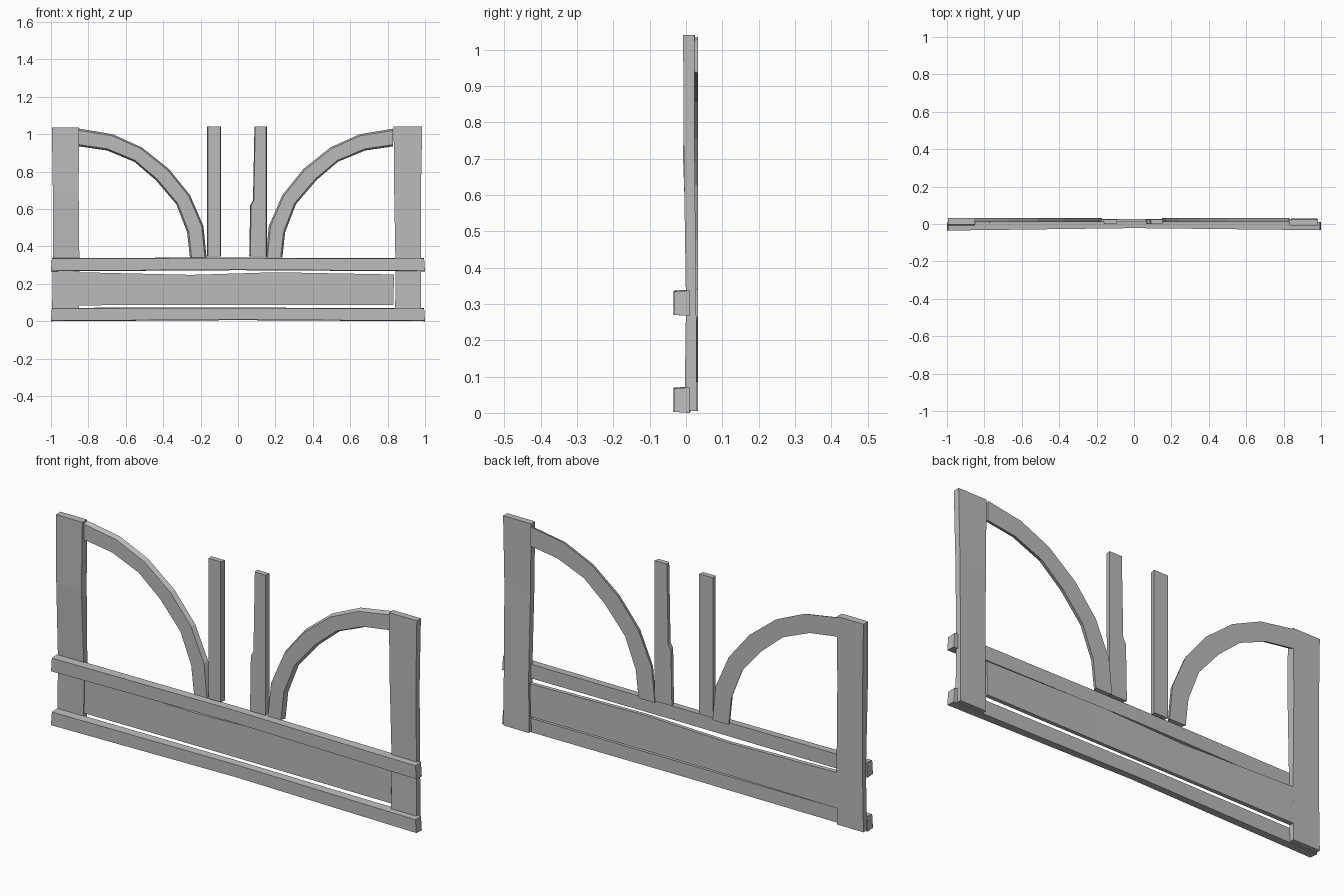
import bpy
import bmesh

cube = bpy.data.objects.get("Cube")
if cube:
    bpy.data.objects.remove(cube, do_unlink=True)

# One weathered grey for all the timber
grey = bpy.data.materials.new("timber_grey")
grey.use_nodes = True
GREY = (0.5, 0.5, 0.5, 1)
grey.diffuse_color = GREY
grey.node_tree.nodes["Principled BSDF"].inputs["Base Color"].default_value = GREY


def beam(name, edge_a, edge_b, front, back, bevel=0.0):
    """Timber between two (x, z) edges; front and back are depths or lists of
    depths per point, and bevel narrows the front face."""
    n = len(edge_a)
    fronts = front if isinstance(front, list) else [front] * n
    backs = back if isinstance(back, list) else [back] * n
    bm = bmesh.new()
    rings = []
    for (ax, az), (bx, bz), f, r in zip(edge_a, edge_b, fronts, backs):
        dx, dz = (bx - ax) * bevel, (bz - az) * bevel
        corners = [(ax + dx, f, az + dz), (bx - dx, f, bz - dz),
                   (bx, r, bz), (ax, r, az)]
        rings.append([bm.verts.new(c) for c in corners])
    for lower, upper in zip(rings, rings[1:]):
        for i in range(4):
            j = (i + 1) % 4
            bm.faces.new((lower[i], lower[j], upper[j], upper[i]))
    bm.faces.new(rings[0])
    bm.faces.new(rings[-1])
    bmesh.ops.recalc_face_normals(bm, faces=bm.faces)
    mesh = bpy.data.meshes.new(name)
    bm.to_mesh(mesh)
    bm.free()
    mesh.materials.append(grey)
    obj = bpy.data.objects.new(name, mesh)
    bpy.context.collection.objects.link(obj)
    return obj


# Horizontal rails, slightly bowed at the front
for name, z in (("lower_rail", 0.0), ("upper_rail", 0.267)):
    beam(name,
         [(-1, z), (0, z + 0.006), (1, z)],
         [(-0.995, z + 0.072), (0, z + 0.073), (0.995, z + 0.07)],
         [-0.035, -0.022, -0.033], [0.008, 0.014, 0.01], 0.04)

# Outer posts, a little warped
beam("right_post",
     [(-0.995, 0.005), (-0.99, 0.3), (-0.99, 0.7), (-0.995, 1.035)],
     [(-0.85, 0.005), (-0.848, 0.3), (-0.852, 0.7), (-0.85, 1.035)],
     [0.006, 0.006, -0.008, -0.004], 0.033)
beam("left_post",
     [(0.84, 0.005), (0.842, 0.3), (0.835, 0.7), (0.832, 1.04)],
     [(0.98, 0.005), (0.978, 0.3), (0.978, 0.7), (0.985, 1.04)],
     [-0.004, 0.0, -0.006, -0.008], [0.03, 0.028, 0.024, 0.024])

# Board between the rails, sagging along its top
beam("panel",
     [(-0.85, 0.085), (-0.25, 0.088), (0.2, 0.088), (0.83, 0.088)],
     [(-0.85, 0.262), (-0.25, 0.248), (0.2, 0.262), (0.835, 0.25)],
     0.01, [0.033, 0.028, 0.028, 0.03])

# Short upright posts in the middle
beam("right_middle_post",
     [(-0.165, 0.345), (-0.165, 1.04)],
     [(-0.09, 0.345), (-0.09, 1.04)], 0.0, 0.025, 0.06)
beam("left_middle_post",
     [(0.06, 0.345), (0.065, 0.62), (0.08, 0.645), (0.088, 1.04)],
     [(0.155, 0.345), (0.155, 0.62), (0.155, 0.645), (0.155, 1.04)],
     0.0, 0.025, 0.06)

# Curved braces, mirrored about the middle of the frame
outer = [(-0.85, 1.03), (-0.67, 1.0), (-0.515, 0.93), (-0.37, 0.815),
         (-0.257, 0.675), (-0.185, 0.51), (-0.168, 0.34)]
inner = [(-0.85, 0.935), (-0.70, 0.913), (-0.555, 0.853), (-0.44, 0.755),
         (-0.33, 0.626), (-0.272, 0.476), (-0.257, 0.34)]
MIDDLE = -0.01


def mirrored(points):
    return [(2 * MIDDLE - x, z) for x, z in points]


beam("right_curved_brace", outer, inner, 0.01, 0.033, 0.1)
beam("left_curved_brace", mirrored(outer), mirrored(inner), 0.01, 0.033, 0.1)
